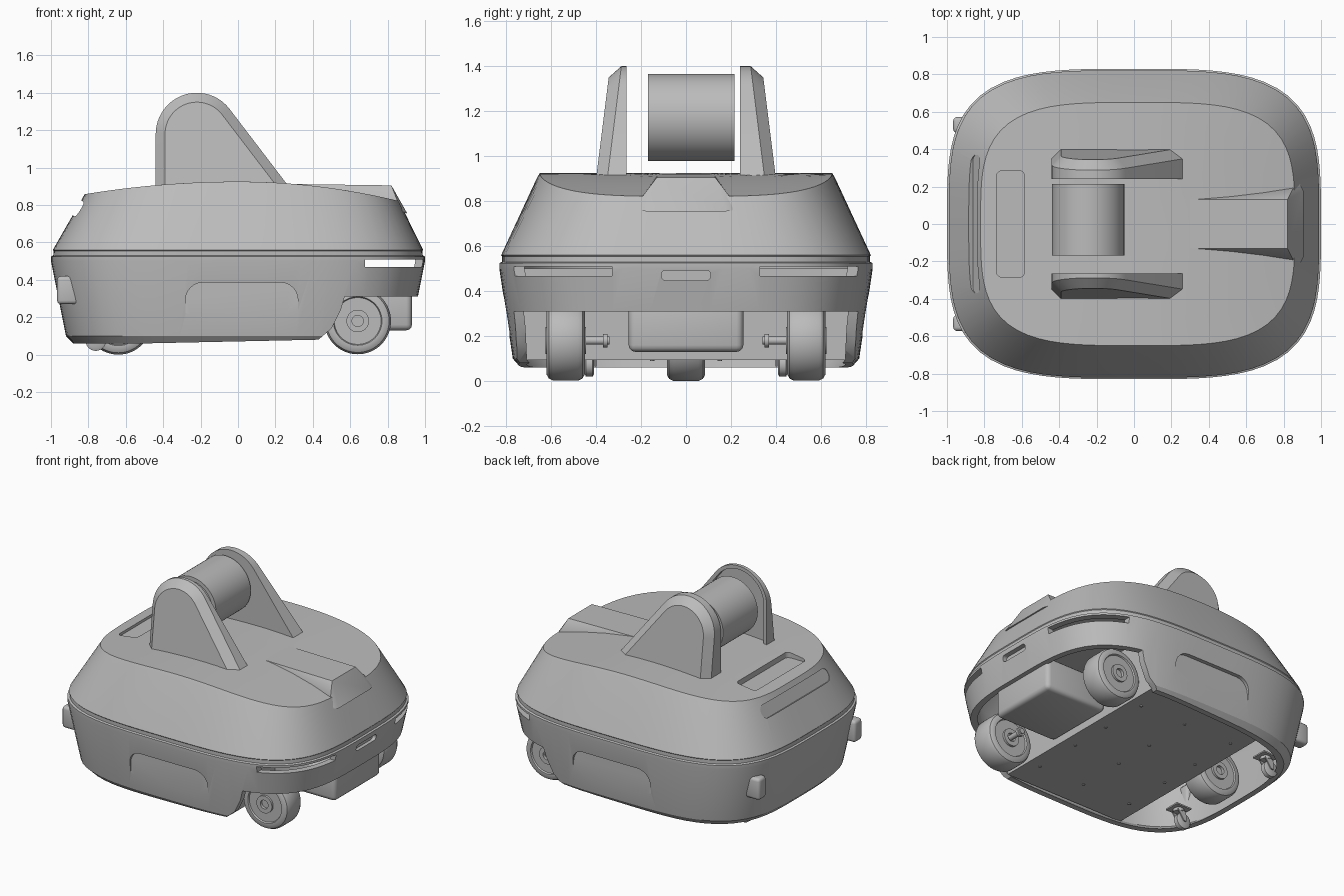
import bpy, bmesh, math
from mathutils import Matrix, Vector

cube = bpy.data.objects.get("Cube")
if cube:
    bpy.data.objects.remove(cube, do_unlink=True)

grey = bpy.data.materials.new("plain grey")
grey.use_nodes = True
grey.diffuse_color = (0.5, 0.5, 0.5, 1)
grey.node_tree.nodes["Principled BSDF"].inputs["Base Color"].default_value = (0.5, 0.5, 0.5, 1)
parts = []


def finish(name, bm):
    bmesh.ops.recalc_face_normals(bm, faces=bm.faces[:])
    mesh = bpy.data.meshes.new(name)
    bm.to_mesh(mesh)
    bm.free()
    mesh.materials.append(grey)
    ob = bpy.data.objects.new(name, mesh)
    bpy.context.collection.objects.link(ob)
    parts.append(ob)
    return ob


def loft(name, rings):
    """Skin a stack of equal-length rings and close both ends."""
    bm = bmesh.new()
    loops = [[bm.verts.new(p) for p in ring] for ring in rings]
    n = len(loops[0])
    for a, b in zip(loops, loops[1:]):
        for i in range(n):
            j = (i + 1) % n
            bm.faces.new((a[i], a[j], b[j], b[i]))
    bm.faces.new(loops[0])
    bm.faces.new(loops[-1])
    return finish(name, bm)


def prism(name, pts, axis, lo, hi, bevel=0):
    place = {"x": lambda a, b, d: (d, a, b), "y": lambda a, b, d: (a, d, b),
             "z": lambda a, b, d: (a, b, d)}[axis]
    ob = loft(name, [[place(a, b, d) for a, b in pts] for d in (lo, hi)])
    if bevel:
        bm = bmesh.new()
        bm.from_mesh(ob.data)
        bmesh.ops.bevel(bm, geom=bm.edges[:], offset=bevel, segments=3, affect='EDGES', profile=0.5)
        bm.to_mesh(ob.data)
        bm.free()
    return ob


def rounded(ca, cb, ha, hb, r, steps=6):
    """Rounded rectangle outline."""
    pts = []
    for k, (sa, sb) in enumerate(((1, 1), (-1, 1), (-1, -1), (1, -1))):
        for i in range(steps + 1):
            t = math.pi / 2 * (k + i / steps)
            pts.append((ca + sa * (ha - r) + r * math.cos(t), cb + sb * (hb - r) + r * math.sin(t)))
    return pts


def box(name, lo, hi, bevel=0):
    pts = [(lo[0], lo[1]), (hi[0], lo[1]), (hi[0], hi[1]), (lo[0], hi[1])]
    return prism(name, pts, "z", lo[2], hi[2], bevel)


def turned(name, profile, centre, axis="y", n=48):
    """Lathe a (radius, offset) profile around the y or z axis."""
    rings = []
    for r, d in profile:
        ring = []
        for i in range(n):
            t = 2 * math.pi * i / n
            c, s = r * math.cos(t), r * math.sin(t)
            ring.append(Vector(centre) + Vector((c, d, s) if axis == "y" else (c, s, d)))
        rings.append(ring)
    return loft(name, rings)


def cut(target, cutter):
    mod = target.modifiers.new("cut", 'BOOLEAN')
    mod.object, mod.solver = cutter, 'EXACT'
    bpy.context.view_layer.objects.active = target
    bpy.ops.object.modifier_apply(modifier=mod.name)
    parts.remove(cutter)
    bpy.data.objects.remove(cutter, do_unlink=True)


# Hollow body shell
def dome(x):
    return 0.925 - (0.14 if x > 0 else 0.10) * x * x


def outline(hx, hy, z=None, drop=0, cx=0, n=3.6, count=96):
    ring = []
    for i in range(count):
        t = 2 * math.pi * i / count
        c, s = math.cos(t), math.sin(t)
        r = (abs(c) ** n + abs(s) ** n) ** (-1 / n)
        x, y = cx + hx * r * c, hy * r * s
        ring.append((x, y, dome(x) - drop if z is None else z))
    return ring


wall = 0.04
sides = [(0.88, 0.735, 0.06), (0.92, 0.77, 0.10), (1.0, 0.83, 0.50), (1.0, 0.83, 0.525),
         (0.988, 0.818, 0.53), (0.986, 0.818, 0.555), (0.99, 0.822, 0.56)]
caps = (1, 0.8, 0.6, 0.4, 0.2)
inner = [outline(0.8 * k, 0.61 * k, drop=wall, cx=0.02) for k in reversed(caps)]
inner += [outline(hx - wall, hy - wall, z) for hx, hy, z in (sides[6], sides[2], sides[1], sides[0])]
outer = [outline(*s) for s in sides] + [outline(0.852, 0.662, drop=0.02, cx=0.02)]
outer += [outline(0.84 * k, 0.65 * k, drop=0, cx=0.02) for k in caps]
body = loft("body_shell", inner + outer)

# Wheel opening, recesses and slots
cut(body, prism("cutter", [(-0.5, -0.1), (-0.5, 0.06), (0.43, 0.08), (0.5, 0.14), (0.55, 0.24),
                           (0.57, 0.31), (1.2, 0.31), (1.2, -0.1)], "y", -1, 1))
for s in (1, -1):
    a, b = sorted((s * 0.785, s * 0.95))
    cut(body, prism("cutter", rounded(0.02, 0.26, 0.3, 0.125, 0.09), "y", a, b))
    a, b = sorted((s * 0.33, s))
    cut(body, box("cutter", (0.68, a, 0.468), (1.1, b, 0.51)))
cut(body, prism("cutter", rounded(0, 0.47, 0.11, 0.022, 0.02), "x", 0.965, 1.1))
cut(body, prism("cutter", rounded(-0.66, 0, 0.075, 0.285, 0.03), "z", 0.852, 1))
grip = prism("cutter", rounded(0, 0, 0.37, 0.045, 0.04), "x", -0.2, 0.025)
grip.data.transform(Matrix.Translation((-0.862, 0, 0.785)) @ Matrix.Rotation(math.radians(29), 4, 'Y'))
cut(body, grip)

# Raised ridge on top
bm = bmesh.new()
for x, y, z in ((0.3, 0.13, 0.912), (0.82, 0.13, 0.905), (0.34, 0.14, 0.88),
                (0.86, 0.21, 0.8), (0.89, 0.21, 0.76), (0.905, 0.18, 0.755)):
    for s in (1, -1):
        bm.verts.new((x, s * y, z))
bmesh.ops.convex_hull(bm, input=bm.verts[:])
finish("top_ridge", bm)

# Tapered drum supports
lean = math.radians(37.3)


def support_outline(inset):
    pts = [(-0.44 + inset, 0.885)]
    for i in range(25):
        t = math.pi + (lean - math.pi) * i / 24
        pts.append((-0.22 + (0.22 - inset) * math.cos(t), 1.18 + (0.22 - inset) * math.sin(t)))
    return pts + [(0.282 - inset / math.cos(lean), 0.885)]


def slope(z):
    return 0.40 - 0.125 * (z - 0.9)


def support(name, s, face, hollow):
    rings = [[(x, s * face, z) for x, z in support_outline(0)],
             [(x, s * (slope(z) - 0.05), z) for x, z in support_outline(0)],
             [(x, s * slope(z), z) for x, z in support_outline(0.05)]]
    if hollow:
        rings = [[(x, s * y, z) for x, z in support_outline(0.025)] for y in (0.3, face)] + rings
    loft(name, rings)


support("left_drum_support", 1, 0.24, False)
support("right_drum_support", -1, 0.265, True)

# Drum with recessed ends
end = [(0.06, 0.15), (0.06, 0.185), (0.11, 0.185), (0.11, 0.172), (0.165, 0.172), (0.165, 0.192), (0.193, 0.192)]
turned("drum", [(r, -d) for r, d in end] + end[::-1], (-0.245, 0.023, 1.172), n=64)

# Wheels
tyre = [(0.03, 0.07), (0.03, 0.09), (0.06, 0.09), (0.06, 0.075), (0.125, 0.075), (0.13, 0.085),
        (0.15, 0.085), (0.168, 0.075), (0.178, 0.055)]
wheel = [(r, -d) for r, d in tyre] + tyre[::-1]
for label, s in (("left", 1), ("right", -1)):
    turned(label + "_drive_wheel", wheel, (0.64, s * 0.535, 0.18), n=64)
    turned(label + "_axle", [(0.018, -0.06), (0.018, 0.06)], (0.64, s * 0.4, 0.18), n=20)
    turned(label + "_axle_collar", [(0.03, -0.01), (0.03, 0.01)], (0.64, s * 0.36, 0.18), n=20)
turned("rear_wheel", wheel, (-0.64, 0, 0.178), n=64)

# Small swivel casters
for label, s in (("left", 1), ("right", -1)):
    y = s * 0.43
    turned(label + "_caster_wheel", [(0.04, -0.022), (0.055, -0.015), (0.055, 0.015), (0.04, 0.022)],
           (-0.76, y, 0.075), n=24)
    box(label + "_caster_plate", (-0.79, y - 0.055, 0.15), (-0.67, y + 0.055, 0.16))
    turned(label + "_caster_swivel", [(0.035, 0.13), (0.035, 0.15)], (-0.73, y, 0), "z", 24)
    for side in (-1, 1):
        prism(label + "_caster_fork", [(-0.77, 0.065), (-0.75, 0.065), (-0.7, 0.135), (-0.765, 0.135)],
              "y", y + side * 0.028 - 0.004, y + side * 0.028 + 0.004)

# Chassis: floor plate, bulkhead and front box
box("floor_plate", (-0.48, -0.71, 0.095), (0.45, 0.71, 0.115))
box("bulkhead", (0.43, -0.75, 0.11), (0.45, 0.75, 0.5))
box("front_box", (0.45, -0.255, 0.13), (0.93, 0.255, 0.36), 0.03)
for x in (-0.38, 0, 0.36):
    for y in (-0.5, -0.15, 0.15, 0.5):
        turned("floor_screw", [(0.01, 0.09), (0.01, 0.096)], (x, y, 0), "z", 10)

# Side knobs
for label, s in (("left", 1), ("right", -1)):
    box(label + "_end_knob", (-0.967, s * 0.53 - 0.042, 0.27), (-0.85, s * 0.53 + 0.042, 0.42), 0.02)

# Smooth shading with crisp edges
bpy.ops.object.select_all(action='DESELECT')
for ob in parts:
    ob.select_set(True)
bpy.context.view_layer.objects.active = body
bpy.ops.object.shade_smooth_by_angle(angle=math.radians(30))
